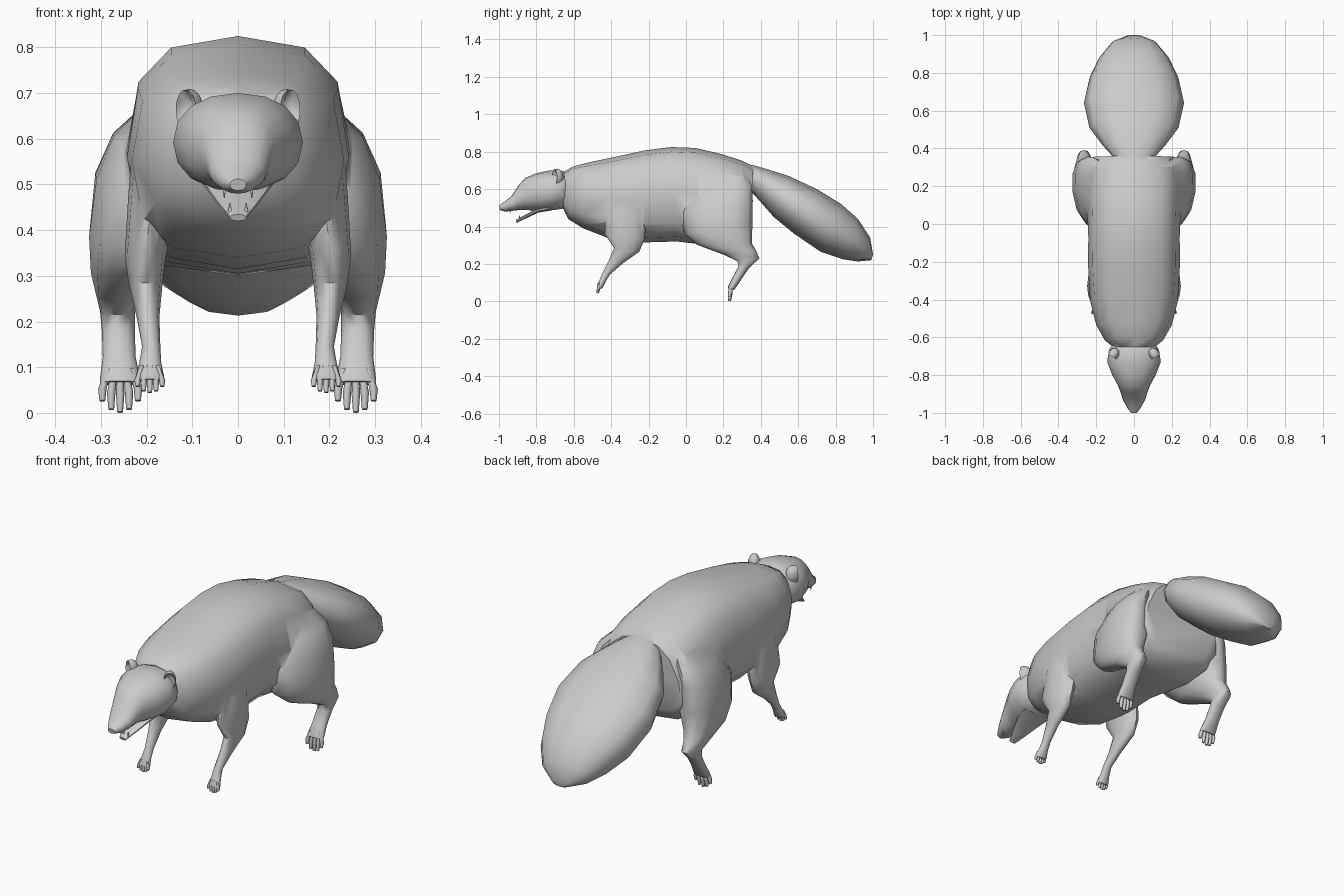
import bpy, bmesh, math
from mathutils import Vector

if "Cube" in bpy.data.objects:
    bpy.data.objects.remove(bpy.data.objects["Cube"])

fur = bpy.data.materials.new("grey_fur")
fur.diffuse_color = (0.6, 0.6, 0.6, 1)
fur.use_nodes = True
fur.node_tree.nodes["Principled BSDF"].inputs["Base Color"].default_value = fur.diffuse_color


def finish(name, bm, mirror=False, angle=75):
    """Turn a bmesh into a smooth shaded object, optionally mirrored across x."""
    bmesh.ops.recalc_face_normals(bm, faces=bm.faces)
    me = bpy.data.meshes.new(name)
    bm.to_mesh(me)
    bm.free()
    me.materials.append(fur)
    for p in me.polygons:
        p.use_smooth = True
    me.set_sharp_from_angle(angle=math.radians(angle))
    ob = bpy.data.objects.new(name, me)
    bpy.context.collection.objects.link(ob)
    if mirror:
        ob.modifiers.new("mirror", 'MIRROR').use_mirror_merge = False
    return ob


def loft(bm, sections, sides=12, power=2.0):
    """Skin rings: (y, z) of one edge, (y, z) of the other, x centre, half width, [x skew, taper]."""
    rings = []
    for ya, za, yb, zb, x, w, *extra in sections:
        dx, taper = (extra + [0, 0])[:2]
        a, b = Vector((x - dx, ya, za)), Vector((x + dx, yb, zb))
        mid, half = (a + b) / 2, (a - b) / 2
        ring = []
        for i in range(sides):
            t = 2 * math.pi * i / sides
            c, s = math.cos(t), math.sin(t)
            c = math.copysign(abs(c) ** (2 / power), c)
            s = math.copysign(abs(s) ** (2 / power), s)
            ring.append(bm.verts.new(mid + half * c + Vector((w * s * (1 - taper * c), 0, 0))))
        rings.append(ring)
    for r, q in zip(rings, rings[1:]):
        for i in range(sides):
            j = (i + 1) % sides
            bm.faces.new((r[i], r[j], q[j], q[i]))
    bm.faces.new(rings[0])
    bm.faces.new(rings[-1])


def part(name, sections, mirror=False, **kw):
    bm = bmesh.new()
    loft(bm, sections, **kw)
    return finish(name, bm, mirror)


# torso, from neck to rump, wider low down at the hips
body = part("body", [
    (-.65, .695, -.67, .52, 0, .10), (-.60, .722, -.63, .44, 0, .155),
    (-.52, .743, -.55, .39, 0, .20), (-.40, .768, -.42, .34, 0, .232),
    (-.22, .807, -.22, .315, 0, .243), (-.08, .825, -.05, .32, 0, .242),
    (.05, .82, .08, .305, 0, .247, 0, .03), (.18, .79, .20, .30, 0, .258, 0, .10),
    (.30, .752, .31, .32, 0, .25, 0, .15), (.36, .722, .352, .38, 0, .21, 0, .25)],
    power=2.75)

# bushy tail
tail = part("tail", [
    (.24, .735, .30, .62, 0, .06), (.36, .728, .36, .575, 0, .115),
    (.43, .708, .40, .53, 0, .165), (.55, .67, .47, .45, 0, .236),
    (.70, .60, .58, .36, 0, .265), (.83, .52, .72, .265, 0, .235),
    (.92, .44, .84, .225, 0, .185), (.985, .34, .92, .213, 0, .125),
    (1.0, .25, .99, .22, 0, .04)], power=2.1)

# skull and muzzle
head = part("head", [
    (-.62, .68, -.62, .53, 0, .10), (-.67, .70, -.66, .495, 0, .132),
    (-.73, .70, -.73, .485, 0, .142), (-.80, .685, -.80, .483, 0, .115),
    (-.86, .66, -.85, .488, 0, .085), (-.895, .62, -.88, .489, 0, .072),
    (-.935, .56, -.92, .485, 0, .06), (-.975, .53, -.965, .48, 0, .038),
    (-1.0, .512, -.995, .487, 0, .018)], sides=16, power=2.2)

# open lower jaw
jaw = part("lower_jaw", [
    (-.73, .52, -.71, .488, 0, .08), (-.80, .495, -.79, .474, 0, .066),
    (-.86, .463, -.85, .446, 0, .042), (-.91, .435, -.905, .42, 0, .018)], sides=10)

# fangs: upper pair and lower pair
bm = bmesh.new()
for x, y, z0, z1 in ((.03, -.94, .495, .47), (.018, -.89, .44, .46)):
    loft(bm, [(y - .005, z0, y + .005, z0, x, .005), (y - .001, z1, y + .001, z1, x, .001)], sides=6)
finish("fangs", bm, mirror=True)

# cupped ears, hollow on the front and turned outwards
bm = bmesh.new()
bmesh.ops.create_uvsphere(bm, u_segments=12, v_segments=8, radius=1)
for v in bm.verts:
    x, y, z = v.co
    r2 = x * x + z * z
    if y < -.1:
        y = -.5 if r2 > .55 else .2
    a = math.radians(30)
    px, py = x * .029, y * .034
    v.co = (.106 + px * math.cos(a) - py * math.sin(a),
            -.688 + px * math.sin(a) + py * math.cos(a), .664 + z * .045)
finish("ears", bm, mirror=True)

# legs, their tops sunk into the torso
front_legs = part("front_legs", [
    (-.38, .66, -.27, .68, .14, .05), (-.41, .58, -.225, .60, .175, .056),
    (-.43, .48, -.207, .48, .183, .057),
    (-.435, .36, -.222, .33, .203, .045), (-.385, .285, -.25, .265, .202, .036),
    (-.415, .215, -.335, .205, .197, .025), (-.45, .145, -.405, .145, .19, .02),
    (-.462, .115, -.43, .105, .192, .024), (-.477, .085, -.445, .075, .193, .031),
    (-.477, .074, -.453, .066, .193, .030)], mirror=True)
hind_legs = part("hind_legs", [
    (.12, .67, .31, .69, .15, .05), (.03, .59, .352, .62, .195, .077, .02),
    (-.03, .48, .357, .54, .22, .09, .025), (-.01, .36, .355, .41, .23, .096, .02),
    (.06, .302, .352, .31, .25, .072, .01), (.20, .25, .375, .27, .265, .046),
    (.275, .215, .392, .23, .264, .038), (.28, .185, .335, .175, .262, .036),
    (.25, .13, .295, .115, .26, .036), (.226, .082, .264, .07, .258, .044),
    (.224, .07, .255, .06, .258, .044)], mirror=True, power=2.2)

# fuse the big parts into one skin so nothing is left inside
limbs = [tail, front_legs, hind_legs, head, jaw]
for limb in limbs:
    mod = body.modifiers.new("join_" + limb.name, 'BOOLEAN')
    mod.operation, mod.solver, mod.object = 'UNION', 'EXACT', limb
bpy.context.view_layer.update()
skin = bpy.data.meshes.new_from_object(body.evaluated_get(bpy.context.evaluated_depsgraph_get()))
body.modifiers.clear()
body.data = skin
for limb in limbs:
    bpy.data.objects.remove(limb)
skin.set_sharp_from_angle(angle=math.radians(50))


# five toes fanned across each paw, the middle one longest
def toes(name, x, spread, y, z, drop, dy, r):
    bm = bmesh.new()
    for i in range(-2, 3):
        reach = drop * (1 - .08 * i * i)
        x0, x1 = x + i * spread * .65, x + i * spread
        loft(bm, [
            (y - r * .6, z + .02, y + r * .6, z + .01, x0, r * .6),
            (y + dy * .5 - r, z - reach * .45, y + dy * .5 + r, z - reach * .5, x1, r * .8),
            (y + dy - r * .6, z - reach + .003, y + dy + r * .8, z - reach, x1, r * .55)], sides=8)
    finish(name, bm, mirror=True)


toes("front_toes", .193, .0135, -.463, .085, .042, -.010, .0085)
toes("hind_toes", .258, .0195, .243, .078, .078, -.012, .0115)
